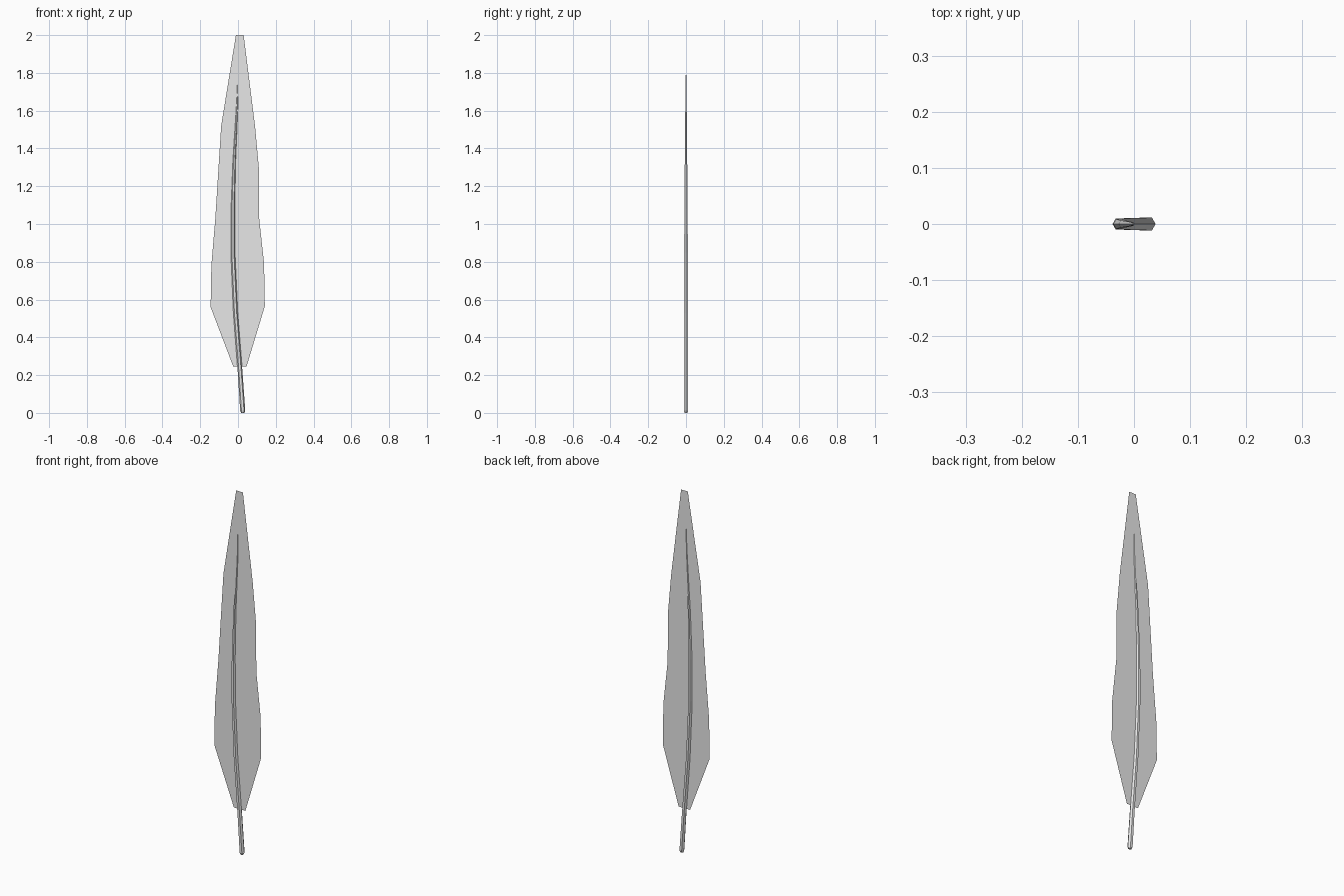
import bpy, bmesh, math

cube = bpy.data.objects.get("Cube")
if cube:
    bpy.data.objects.remove(cube, do_unlink=True)

# Single plain grey material
grey = bpy.data.materials.new("light_grey")
grey.use_nodes = True
grey.diffuse_color = (0.8, 0.8, 0.8, 1)
grey.node_tree.nodes["Principled BSDF"].inputs["Base Color"].default_value = (0.8, 0.8, 0.8, 1)


def finish(bm, name):
    mesh = bpy.data.meshes.new(name)
    bm.to_mesh(mesh)
    bm.free()
    mesh.materials.append(grey)
    obj = bpy.data.objects.new(name, mesh)
    bpy.context.collection.objects.link(obj)
    return obj


# Flat vane: rows of (left x, left z, right x, right z) joined into a strip
vane_rows = [
    (-0.025, 0.245, 0.045, 0.245),
    (-0.145, 0.56, 0.142, 0.565),
    (-0.141, 0.78, 0.138, 0.79),
    (-0.120, 1.03, 0.112, 1.03),
    (-0.103, 1.30, 0.110, 1.30),
    (-0.089, 1.52, 0.090, 1.52),
    (-0.011, 2.00, 0.030, 2.00),
]
bm = bmesh.new()
rows = [(bm.verts.new((xl, 0, zl)), bm.verts.new((xr, 0, zr)))
        for xl, zl, xr, zr in vane_rows]
for (a, b), (d, c) in zip(rows, rows[1:]):
    bm.faces.new((a, b, c, d))
finish(bm, "feather_vane")

# Curved, tapering six-sided quill: (centre x, z, radius) for each ring
quill_rings = [
    (0.025, 0.0, 0.009),
    (0.025, 0.012, 0.0135),
    (0.011, 0.22, 0.0125),
    (-0.013, 0.53, 0.0118),
    (-0.027, 0.85, 0.0112),
    (-0.027, 1.08, 0.0100),
    (-0.020, 1.33, 0.0075),
    (-0.006, 1.60, 0.0045),
    (-0.002, 1.70, 0.0030),
    (-0.001, 1.79, 0.0015),
]
SIDES = 6
bm = bmesh.new()
rings = []
for x, z, r in quill_rings:
    angles = [2 * math.pi * i / SIDES for i in range(SIDES)]
    rings.append([bm.verts.new((x + r * math.cos(a), r * math.sin(a), z)) for a in angles])
for low, high in zip(rings, rings[1:]):
    for i in range(SIDES):
        j = (i + 1) % SIDES
        bm.faces.new((low[i], low[j], high[j], high[i]))
bm.faces.new(rings[0][::-1])
bm.faces.new(rings[-1])
finish(bm, "feather_quill")
